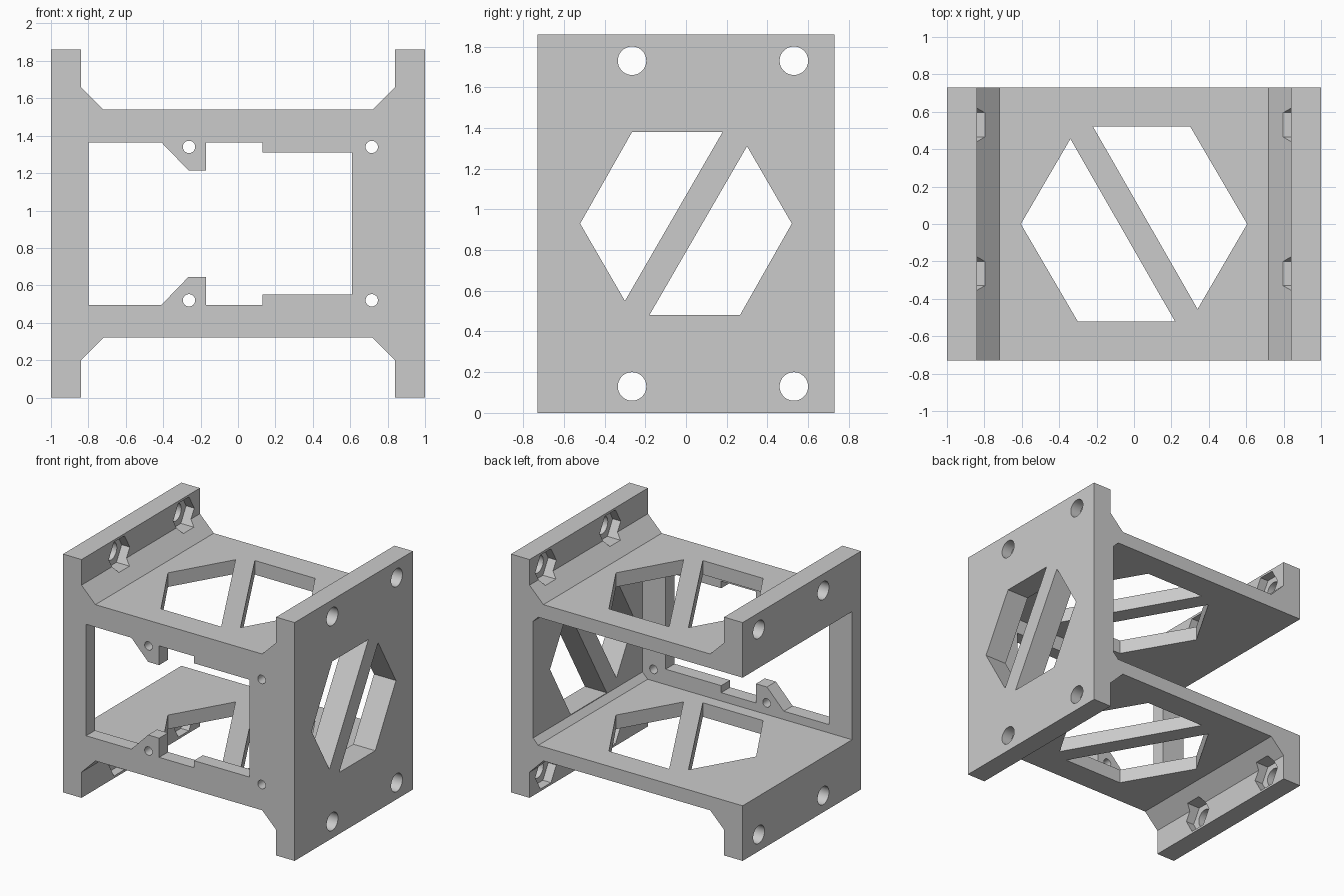
import bpy, bmesh
from math import cos, sin, pi
from mathutils import Vector

cube = bpy.data.objects.get("Cube")
if cube:
    bpy.data.objects.remove(cube, do_unlink=True)

MID = 0.93       # half height, the frame mirrors about this level
DEPTH = 0.73     # half depth

plastic = bpy.data.materials.new("light_grey_plastic")
plastic.use_nodes = True
grey = (0.6, 0.6, 0.6, 1)
plastic.diffuse_color = grey
plastic.node_tree.nodes["Principled BSDF"].inputs["Base Color"].default_value = grey


def prism(name, points, axis, start, end):
    """Extrude a 2D outline along an axis."""
    place = {"X": lambda u, v, w: (w, u, v),
             "Y": lambda u, v, w: (u, w, v),
             "Z": lambda u, v, w: (u, v, w)}[axis]
    bm = bmesh.new()
    face = bm.faces.new([bm.verts.new(place(u, v, start)) for u, v in points])
    ext = bmesh.ops.extrude_face_region(bm, geom=[face])
    move = Vector(place(0, 0, end - start))
    bmesh.ops.translate(bm, vec=move, verts=[g for g in ext["geom"] if isinstance(g, bmesh.types.BMVert)])
    bmesh.ops.recalc_face_normals(bm, faces=bm.faces)
    mesh = bpy.data.meshes.new(name)
    bm.to_mesh(mesh)
    bm.free()
    obj = bpy.data.objects.new(name, mesh)
    bpy.context.collection.objects.link(obj)
    return obj


def ring(u, v, radius, sides):
    return [(u + radius * cos(2 * pi * i / sides), v + radius * sin(2 * pi * i / sides))
            for i in range(sides)]


def mirror_up(points):
    """Complete an outline by reflecting it about the middle level."""
    return points + [(u, 2 * MID - v) for u, v in reversed(points)]


# H-shaped body with chamfered feet
half = [(1, 0), (0.84, 0), (0.84, 0.2), (0.72, 0.32)]
lower = half + [(-u, v) for u, v in reversed(half)]
frame = prism("bracket_frame", mirror_up(lower), "Y", -DEPTH, DEPTH)
frame.data.materials.append(plastic)

cutters = []


def cut(name, points, axis, start, end):
    cutter = prism(name, points, axis, start, end)
    cutter.hide_render = True
    cutters.append(cutter)


# Inner bay, open at the back and at one side
cut("bay_cutter", mirror_up([(-1.2, 0.43), (0.765, 0.43), (0.81, 0.475)]), "Y", -0.62, 1)

# Front window with tabs and step
window = [(-0.8, 0.495), (-0.41, 0.495), (-0.265, 0.645), (-0.17, 0.645),
          (-0.17, 0.495), (0.13, 0.495), (0.13, 0.55), (0.61, 0.55)]
cut("window_cutter", mirror_up(window), "Y", -1, -0.55)

# Front screw holes
for x in (-0.262, 0.715):
    for z in (0.52, 2 * MID - 0.52):
        cut("screw_cutter", ring(x, z, 0.033, 32), "Y", -1, -0.55)

# Hexagonal vents split by a diagonal bar
side_vent = [(-0.265, 0.45), (0.18, 0.45), (-0.3, -0.38), (-0.52, 0)]
deck_vent = [(-0.34, 0.455), (-0.605, 0), (-0.3, -0.522), (0.22, -0.522)]
for s in (1, -1):
    cut("side_vent_cutter", [(s * y, MID + s * z) for y, z in side_vent], "X", 0.6, 1.2)
    cut("deck_vent_cutter", [(s * x, s * y) for x, y in deck_vent], "Z", 0.1, 1.8)

# Bolt holes and hexagonal nut pockets in the feet
for side in (1, -1):
    for y in (-0.265, 0.53):
        for z in (0.13, 2 * MID - 0.13):
            cut("bolt_cutter", ring(y, z, 0.07, 48), "X", side * 0.7, side * 1.2)
            cut("nut_cutter", ring(y, z, 0.13, 6), "X", side * 0.7, side * 0.91)

# Apply every cut, then discard the cutters
for cutter in cutters:
    mod = frame.modifiers.new("cut", "BOOLEAN")
    mod.operation = "DIFFERENCE"
    mod.solver = "EXACT"
    mod.object = cutter
bpy.context.view_layer.update()
result = bpy.data.meshes.new_from_object(frame.evaluated_get(bpy.context.evaluated_depsgraph_get()))
frame.modifiers.clear()
frame.data = result
result.name = "bracket_frame"
result.materials.clear()
result.materials.append(plastic)
for poly in result.polygons:
    poly.material_index = 0
for cutter in cutters:
    bpy.data.objects.remove(cutter, do_unlink=True)

# Smooth the round holes only
for other in bpy.context.selected_objects:
    other.select_set(False)
frame.select_set(True)
bpy.context.view_layer.objects.active = frame
bpy.ops.object.shade_smooth_by_angle(angle=pi / 9)
